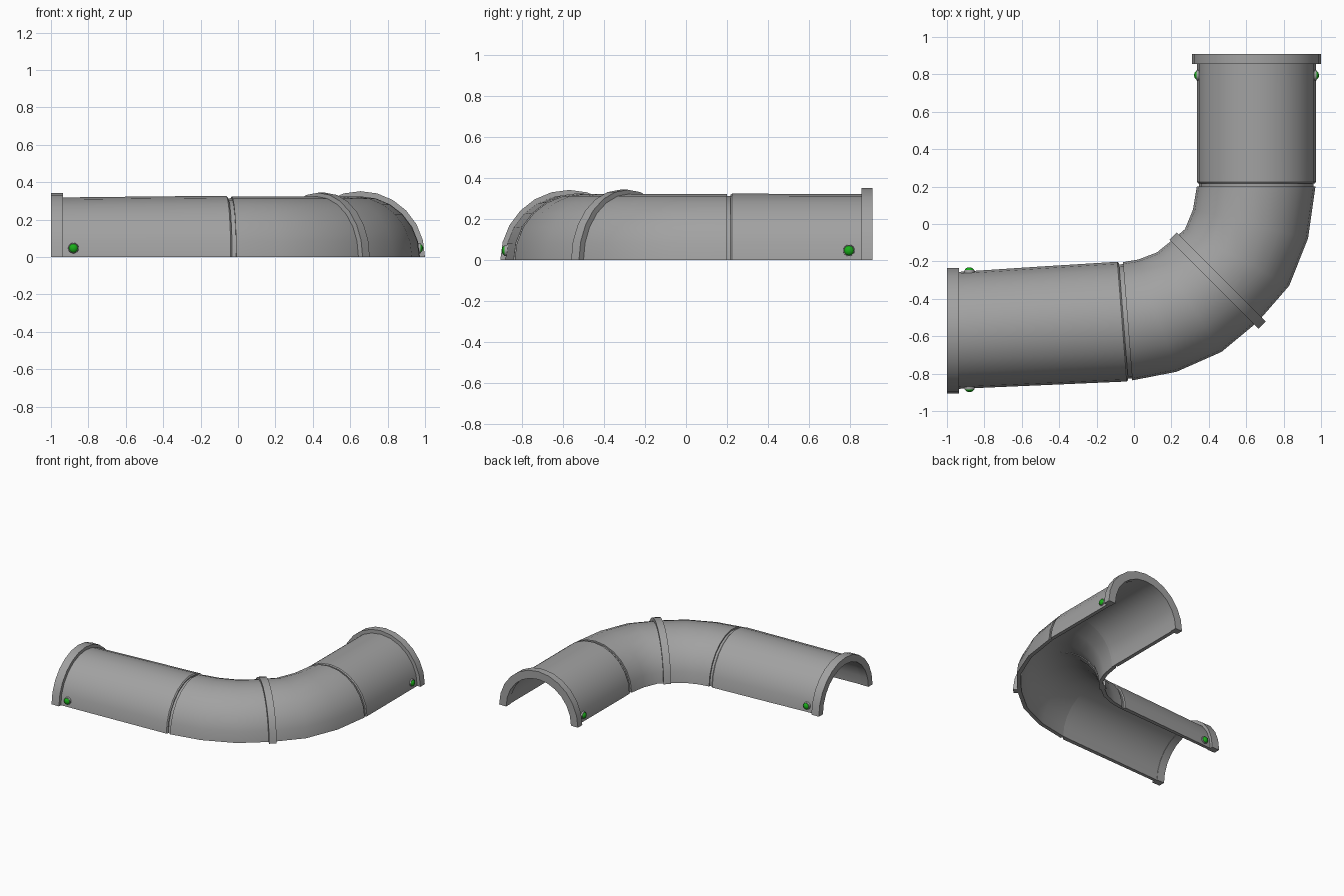
import bpy, bmesh, math
from mathutils import Vector, Matrix

cube = bpy.data.objects.get("Cube")
if cube:
    bpy.data.objects.remove(cube, do_unlink=True)


def material(name, rgb):
    m = bpy.data.materials.new(name)
    m.use_nodes = True
    m.diffuse_color = (*rgb, 1)
    bsdf = m.node_tree.nodes["Principled BSDF"]
    bsdf.inputs["Base Color"].default_value = (*rgb, 1)
    bsdf.inputs["Roughness"].default_value = 0.6
    return m


GREY = material("pipe grey", (0.36, 0.36, 0.36))
GREEN = material("light green", (0.01, 0.42, 0.01))
SIDES = 12        # facets in each half circle
RISE = 1.02       # arches are slightly taller than round
INNER = 0.288


def finish(name, bm, mat, sharp=30):
    bmesh.ops.recalc_face_normals(bm, faces=bm.faces)
    me = bpy.data.meshes.new(name)
    bm.to_mesh(me)
    bm.free()
    me.materials.append(mat)
    ob = bpy.data.objects.new(name, me)
    bpy.context.collection.objects.link(ob)
    bpy.ops.object.select_all(action='DESELECT')
    ob.select_set(True)
    bpy.context.view_layer.objects.active = ob
    bpy.ops.object.shade_smooth_by_angle(angle=math.radians(sharp))
    return ob


def half_shell(name, stations, inner=INNER):
    """Sweep an arch-shaped wall through stations (x, y, heading, outer radius)."""
    bm = bmesh.new()
    rings = []
    for x, y, heading, outer in stations:
        a = math.radians(heading)
        side = Vector((math.sin(a), -math.cos(a), 0))
        ring = []
        for radius, steps in ((outer, range(SIDES + 1)),
                              (inner, range(SIDES, -1, -1))):
            for i in steps:
                t = math.pi * i / SIDES
                p = Vector((x, y, 0)) + side * radius * math.cos(t)
                p.z = radius * math.sin(t) * RISE
                ring.append(bm.verts.new(p))
        rings.append(ring)
    n = len(rings[0])
    for r0, r1 in zip(rings, rings[1:]):
        for i in range(n):
            j = (i + 1) % n
            bm.faces.new((r0[i], r0[j], r1[j], r1[i]))
    # end walls
    for r in (rings[0], rings[-1]):
        for i in range(SIDES):
            bm.faces.new((r[i], r[i + 1], r[n - 2 - i], r[n - 1 - i]))
    return finish(name, bm, GREY)


# Straight pipes, each with a small bevelled lip at the seam
half_shell("left_pipe", [(-0.96, -0.57, 1.5, 0.312), (-0.5, -0.545, 3.3, 0.317),
                         (-0.064, -0.522, 4.5, 0.321), (-0.056, -0.5215, 4.5, 0.314)])
half_shell("back_pipe", [(0.655, 0.217, 90, 0.312), (0.655, 0.225, 90, 0.318),
                         (0.655, 0.87, 90, 0.317)])

# Curved elbow
centres = [(-0.034, -0.52), (0.125, -0.49), (0.295, -0.418), (0.43, -0.307),
           (0.551, -0.179), (0.623, 0.0), (0.653, 0.2)]
half_shell("elbow", [(x, y, 4.5 + 14.25 * i, 0.317)
                     for i, (x, y) in enumerate(centres)])

# Recessed seam bands between elbow and pipes
half_shell("left_seam", [(-0.07, -0.522, 4.5, 0.306), (-0.025, -0.519, 4.5, 0.306)])
half_shell("back_seam", [(0.654, 0.19, 90, 0.306), (0.655, 0.23, 90, 0.306)])

# Raised collar around the middle of the elbow
half_shell("elbow_collar", [(0.447 + s * 0.019, -0.303 + s * 0.019, 45, 0.337)
                            for s in (-1, 1)])

# End flanges
half_shell("left_flange", [(-1.0, -0.57, 0, 0.336), (-0.935, -0.57, 0, 0.336)], 0.284)
half_shell("back_flange", [(0.655, 0.855, 90, 0.345), (0.655, 0.91, 90, 0.345)], 0.284)


# Indicator lights: grey socket with a green dome
def light(name, x, y, direction):
    d = Vector(direction)
    place = (Matrix.Translation((x, y, 0.047)) @
             d.to_track_quat('Z', 'Y').to_matrix().to_4x4())
    bm = bmesh.new()
    bmesh.ops.create_cone(bm, cap_ends=True, segments=16, radius1=0.03,
                          radius2=0.027, depth=0.026,
                          matrix=place @ Matrix.Translation((0, 0, 0.307)))
    finish(name + "_socket", bm, GREY)
    bm = bmesh.new()
    bmesh.ops.create_uvsphere(bm, u_segments=16, v_segments=10, radius=0.025,
                              matrix=place @ Matrix.Translation((0, 0, 0.315))
                              @ Matrix.Diagonal((1, 1, 0.75, 1)))
    finish(name + "_dome", bm, GREEN, 60)


for s, tag in ((-1, "a"), (1, "b")):
    light("left_light_" + tag, -0.88, -0.565, (0, s, 0))
    light("back_light_" + tag, 0.655, 0.795, (s, 0, 0))
